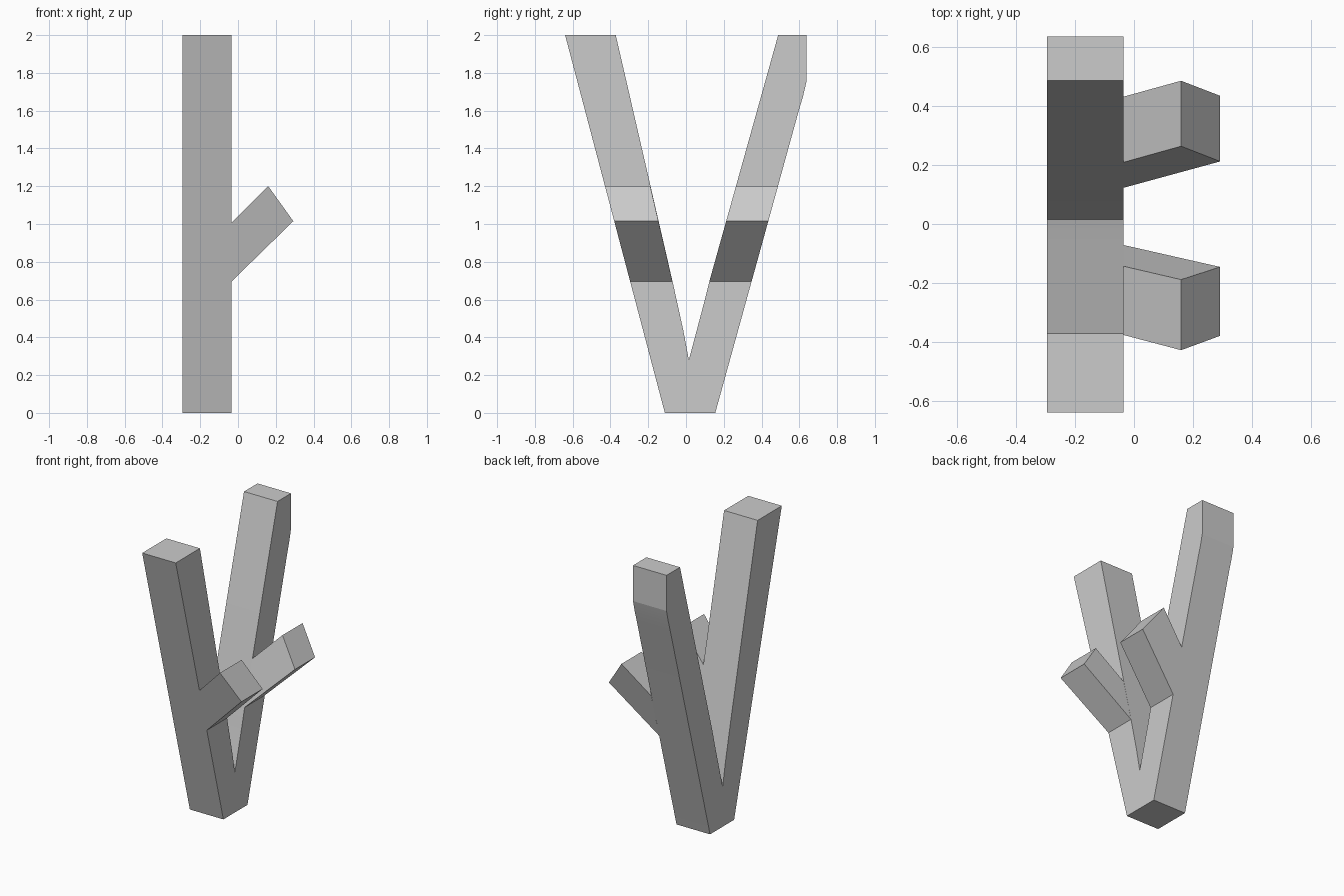
import bpy
import bmesh
import math

if "Cube" in bpy.data.objects:
    bpy.data.objects.remove(bpy.data.objects["Cube"], do_unlink=True)

grey = bpy.data.materials.new("plain grey")
grey.use_nodes = True
grey.diffuse_color = (0.6, 0.6, 0.6, 1)
grey.node_tree.nodes["Principled BSDF"].inputs["Base Color"].default_value = (0.6, 0.6, 0.6, 1)

X_BACK, X_FRONT = -0.295, -0.035


def prism(name, near, far, open_edge=False):
    """Join two matching outlines into a closed solid."""
    bm = bmesh.new()
    a = [bm.verts.new(p) for p in near]
    b = [bm.verts.new(p) for p in far]
    n = len(a)
    bm.faces.new(a)
    bm.faces.new(b)
    # the last side may stay open where it meets another part
    for i in range(n - 1 if open_edge else n):
        j = (i + 1) % n
        bm.faces.new((a[i], a[j], b[j], b[i]))
    bmesh.ops.recalc_face_normals(bm, faces=bm.faces)
    mesh = bpy.data.meshes.new(name)
    bm.to_mesh(mesh)
    bm.free()
    mesh.materials.append(grey)
    obj = bpy.data.objects.new(name, mesh)
    bpy.context.collection.objects.link(obj)
    bpy.ops.object.select_all(action="DESELECT")
    obj.select_set(True)
    bpy.context.view_layer.objects.active = obj
    bpy.ops.object.shade_smooth_by_angle(angle=math.radians(12))
    return obj


# Forked trunk: side outline (y, z) extruded along x
fork = [(-0.112, 0), (0.155, 0), (0.597, 1.6), (0.618, 1.67), (0.637, 1.75),
        (0.637, 2), (0.488, 2), (0.122, 0.69), (0.1, 0.6), (0.055, 0.43),
        (0.015, 0.28), (-0.015, 0.44), (-0.07, 0.69), (-0.372, 2), (-0.64, 2)]
prism("forked_trunk", [(X_BACK, y, z) for y, z in fork],
      [(X_FRONT, y, z) for y, z in fork])

# Side branches: (x, z) outline, with sides continuing the slant of each leg
outline = [(X_FRONT, 0.695), (0.293, 1.015), (0.16, 1.2), (X_FRONT, 1.005)]


def slanted(base, slope):
    return [(x, base + slope * z, z) for x, z in outline]


prism("front_branch", slanted(-0.112, -0.264), slanted(0.09, -0.2325), True)
prism("back_branch", slanted(-0.071, 0.2795), slanted(0.155, 0.2765), True)
